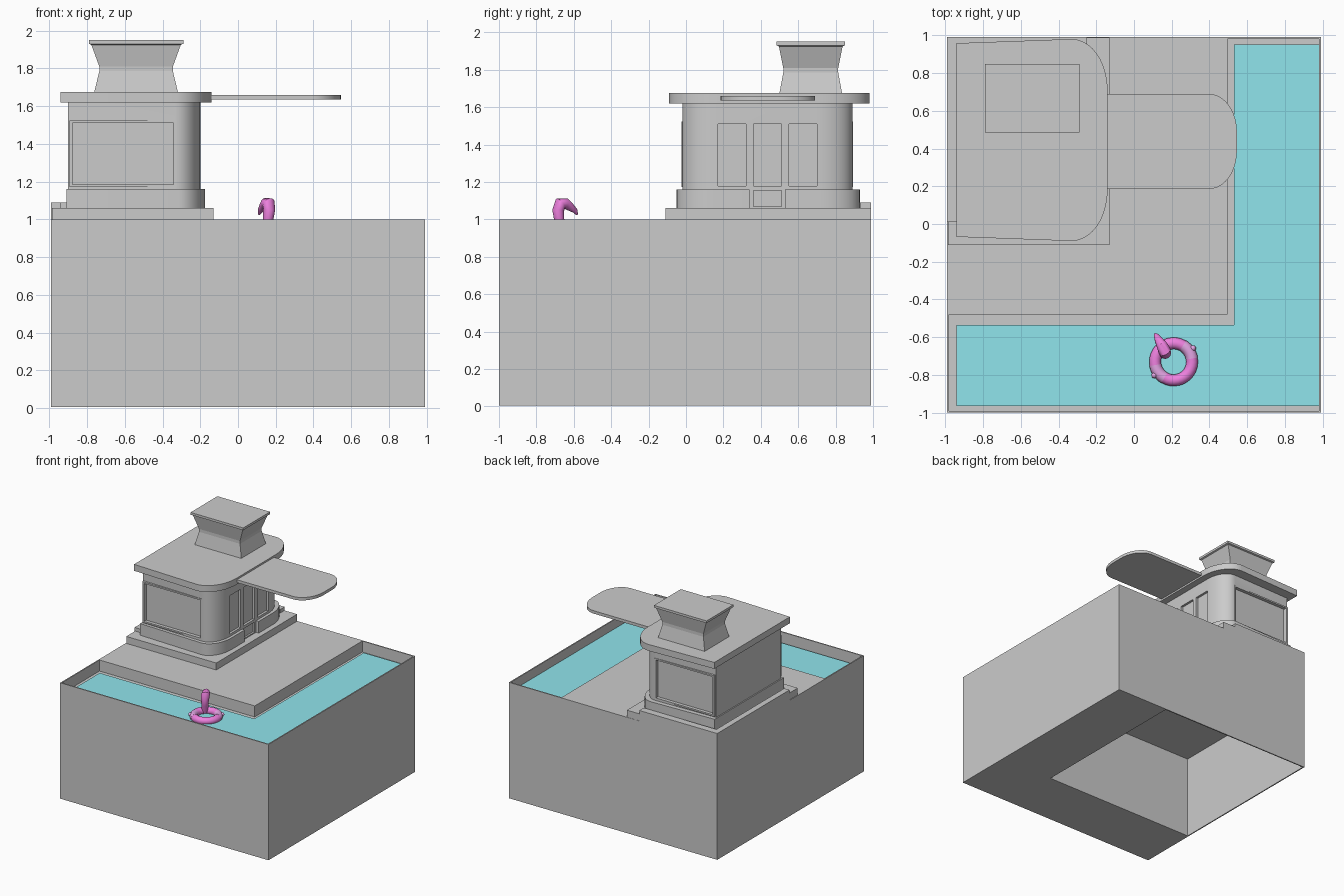
import bpy, bmesh, math
from mathutils import Vector

if "Cube" in bpy.data.objects:
    bpy.data.objects.remove(bpy.data.objects["Cube"])


def add_mesh(name, bm, mat=None, smooth=False):
    bmesh.ops.recalc_face_normals(bm, faces=bm.faces)
    me = bpy.data.meshes.new(name)
    bm.to_mesh(me)
    bm.free()
    ob = bpy.data.objects.new(name, me)
    bpy.context.collection.objects.link(ob)
    if mat:
        me.materials.append(mat)
    if smooth:
        bpy.ops.object.select_all(action='DESELECT')
        ob.select_set(True)
        bpy.context.view_layer.objects.active = ob
        bpy.ops.object.shade_smooth_by_angle(angle=math.radians(35))
    return ob


def loft(name, rings, mat=None, smooth=False, closed=False):
    """Skin a list of equally long point rings; cap the ends unless closed."""
    bm = bmesh.new()
    vs = [[bm.verts.new(p) for p in r] for r in rings]
    n = len(vs[0])
    for a, b in zip(vs, vs[1:] + vs[:1] if closed else vs[1:]):
        for i in range(n):
            bm.faces.new((a[i], a[(i + 1) % n], b[(i + 1) % n], b[i]))
    if not closed:
        bm.faces.new(vs[0][::-1])
        bm.faces.new(vs[-1])
    return add_mesh(name, bm, mat, smooth)


def prism(name, pts, z0, z1, mat=None, smooth=False):
    return loft(name, [[(x, y, z) for x, y in pts] for z in (z0, z1)], mat, smooth)


def rect(x0, x1, y0, y1):
    return [(x0, y0), (x1, y0), (x1, y1), (x0, y1)]


def box(name, x0, x1, y0, y1, z0, z1):
    return prism(name, rect(x0, x1, y0, y1), z0, z1)


def d_plan(x0, x1, y0, y1, rx, ry, slant=0.0, n=10):
    """Plan outline: square at -x, elliptical corners at +x."""
    pts = [(x0, y0 + slant)]
    for cy, s in ((y0 + ry, -90), (y1 - ry, 0)):
        for i in range(n + 1):
            a = math.radians(s + 90 * i / n)
            pts.append((x1 - rx + rx * math.cos(a), cy + ry * math.sin(a)))
    return pts + [(x0, y1 - slant)]


def cut(ob, cutter):
    mod = ob.modifiers.new('cut', 'BOOLEAN')
    mod.operation, mod.solver, mod.object = 'DIFFERENCE', 'EXACT', cutter
    bpy.context.view_layer.objects.active = ob
    bpy.ops.object.modifier_apply(modifier=mod.name)
    bpy.data.objects.remove(cutter)


def material(name, rgb):
    m = bpy.data.materials.new(name)
    m.diffuse_color = (*rgb, 1)
    m.use_nodes = True
    m.node_tree.nodes["Principled BSDF"].inputs["Base Color"].default_value = m.diffuse_color
    return m


def l_plan(x0, x1, y0, y1, xi, yi):
    return [(x0, y0), (x1, y0), (x1, y1), (xi, y1), (xi, yi), (x0, yi)]


aqua = material('water', (0.28, 0.78, 0.84))
pink = material('float_pink', (0.86, 0.22, 0.74))
pale = material('float_pale', (0.78, 0.38, 0.78))

# Base block: L-shaped pool recess on top, hollow under the deck
base = box('base', -0.99, 0.99, -1, 0.99, 0.005, 1.0)
cut(base, prism('pool_cutter', l_plan(-0.98, 0.98, -0.99, 0.98, 0.495, -0.48), 0.905, 1.2))
cut(base, box('hollow_cutter', -0.98, 0.485, -0.485, 0.98, -0.2, 0.73))
prism('water', l_plan(-0.94, 0.98, -0.965, 0.95, 0.53, -0.535), 0.90, 0.92, aqua)

# Stepped plinth with a curb along the outer edges
box('lower_plinth', -0.985, -0.13, -0.11, 0.988, 0.99, 1.06)
curb = [(-0.99, 0.01), (-0.94, 0.01), (-0.94, 0.93), (-0.25, 0.93), (-0.25, 0.99), (-0.99, 0.99)]
prism('curb', curb, 0.98, 1.09)
plinth = prism('upper_plinth', d_plan(-0.91, -0.175, -0.05, 0.93, 0.14, 0.21, 0.02), 1.05, 1.16)
cut(plinth, box('door_gap', -0.23, 0, 0.34, 0.53, 1.0, 1.3))

# House body with recessed windows and door panels
body = prism('house_body', d_plan(-0.90, -0.20, -0.02, 0.89, 0.13, 0.19, 0.015), 1.06, 1.63)
for y0, y1 in ((-0.2, 0.012), (0.858, 1.1)):
    cut(body, box('window_cutter', -0.88, -0.335, y0, y1, 1.18, 1.515))
for y in (0.17, 0.36, 0.55):
    cut(body, box('panel_cutter', -0.22, 0, y, y + 0.15, 1.18, 1.51))
cut(body, box('low_panel_cutter', -0.215, 0, 0.36, 0.51, 1.07, 1.155))

# Raised window frames on front and back
for side, y0, y1 in (('front', -0.024, 0.005), ('back', 0.865, 0.894)):
    frame = box(side + '_window_frame', -0.893, -0.327, y0, y1, 1.172, 1.523)
    cut(frame, box('frame_cutter', -0.877, -0.341, y0 - 0.1, y1 + 0.1, 1.185, 1.51))

# Roof slab and entrance canopy
prism('roof', d_plan(-0.94, -0.14, -0.09, 0.98, 0.19, 0.27, 0.022), 1.62, 1.675)
prism('canopy', d_plan(-0.16, 0.545, 0.185, 0.69, 0.15, 0.20), 1.635, 1.66)

for name in ('house_body', 'upper_plinth', 'roof', 'canopy'):
    bpy.ops.object.select_all(action='DESELECT')
    ob = bpy.data.objects[name]
    ob.select_set(True)
    bpy.context.view_layer.objects.active = ob
    bpy.ops.object.shade_smooth_by_angle(angle=math.radians(30))

# Waisted roof tower with a flat cap
levels = [(1.66, 0.225, 0.17), (1.785, 0.195, 0.147), (1.81, 0.195, 0.147), (1.925, 0.237, 0.17),
          (1.93, 0.25, 0.182), (1.95, 0.25, 0.182)]
loft('roof_tower', [[(x, y, z) for x, y in rect(-0.54 - a, -0.54 + a, 0.667 - b, 0.667 + b)]
                    for z, a, b in levels])


# Swim ring: pink arcs alternating with pale wing arcs
C = Vector((0.21, -0.73, 0.935))


def arc(name, a0, a1, minor, mat, n=12, m=14):
    rings = []
    for i in range(n + 1):
        a = math.radians(a0 + (a1 - a0) * i / n)
        d = Vector((math.cos(a), math.sin(a), 0))
        rings.append([C + d * (0.098 + minor * math.cos(t)) + Vector((0, 0, minor * math.sin(t)))
                      for t in (2 * math.pi * k / m for k in range(m))])
    return loft(name, rings, mat, True)


arc('ring_head_side', 60, 190, 0.031, pink)
arc('ring_tail_side', 240, 370, 0.031, pink)
for side, a in (('right', 35), ('left', 215)):
    arc(side + '_wing_band', a - 25, a + 25, 0.032, pale)
    t = math.radians(a)
    bm = bmesh.new()
    bmesh.ops.create_uvsphere(bm, u_segments=10, v_segments=6, radius=0.016)
    bmesh.ops.translate(bm, verts=bm.verts,
                        vec=C + Vector((0.125 * math.cos(t), 0.125 * math.sin(t), 0.012)))
    add_mesh(side + '_wing_tip', bm, pale, True)

# Bird neck, head and beak swept along a short path
path = [((0.15, -0.665, 0.93), 0.026), ((0.16, -0.678, 1.0), 0.027), ((0.165, -0.683, 1.05), 0.032),
        ((0.162, -0.672, 1.085), 0.034), ((0.147, -0.642, 1.085), 0.029),
        ((0.132, -0.617, 1.065), 0.022), ((0.118, -0.592, 1.045), 0.014), ((0.112, -0.582, 1.025), 0.005)]
side = Vector((0.87, 0.5, 0))
rings = []
for i, (p, r) in enumerate(path):
    t = Vector(path[min(i + 1, len(path) - 1)][0]) - Vector(path[max(i - 1, 0)][0])
    up = side.cross(t).normalized()
    rings.append([Vector(p) + r * (side * math.cos(k * math.pi / 6) + up * math.sin(k * math.pi / 6))
                  for k in range(12)])
loft('bird_neck_and_head', rings, pink, True)
